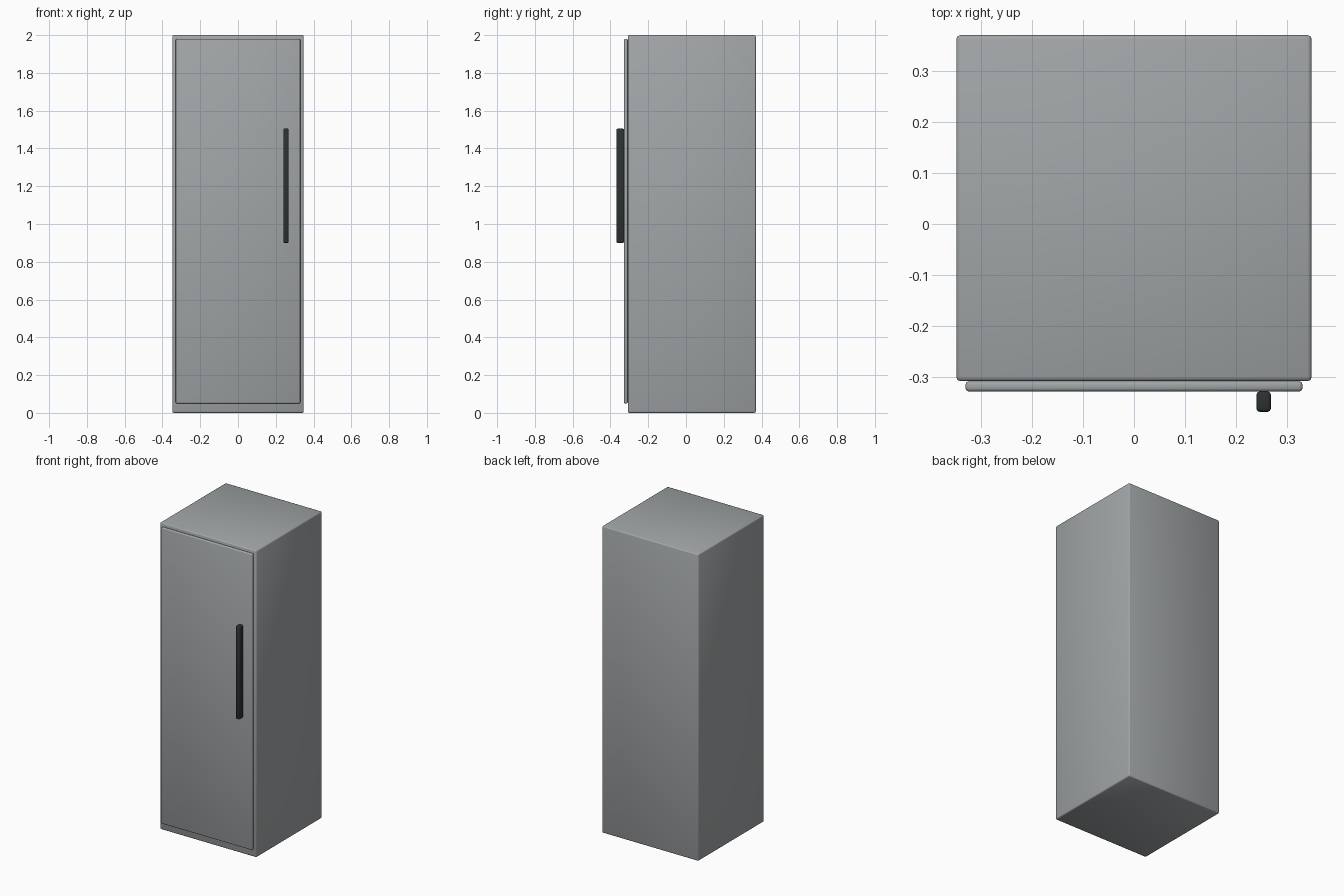
import bpy

default = bpy.data.objects.get("Cube")
if default:
    bpy.data.objects.remove(default, do_unlink=True)


def material(name, rgb):
    mat = bpy.data.materials.new(name)
    mat.use_nodes = True
    mat.diffuse_color = (*rgb, 1)
    mat.node_tree.nodes["Principled BSDF"].inputs["Base Color"].default_value = (*rgb, 1)
    return mat


def rounded_box(name, low, high, bevel, mat):
    """Box between two corners, with softly rounded edges."""
    centre = [(a + b) / 2 for a, b in zip(low, high)]
    bpy.ops.mesh.primitive_cube_add(size=1, location=centre)
    box = bpy.context.object
    box.name = name
    box.scale = [b - a for a, b in zip(low, high)]
    bpy.ops.object.transform_apply(location=False, rotation=False, scale=True)
    box.data.materials.append(mat)
    mod = box.modifiers.new("Rounded edges", "BEVEL")
    mod.width = bevel
    mod.segments = 2
    bpy.ops.object.shade_smooth()
    return box


steel = material("brushed steel grey", (0.36, 0.38, 0.39))
black = material("handle black", (0.025, 0.032, 0.031))

# Cabinet, door panel and upright handle
rounded_box("cabinet", (-0.348, -0.308, 0), (0.348, 0.37, 2), 0.008, steel)
rounded_box("door", (-0.33, -0.328, 0.05), (0.33, -0.308, 1.98), 0.006, steel)
rounded_box("door_handle", (0.24, -0.368, 0.9), (0.268, -0.328, 1.505), 0.006, black)
